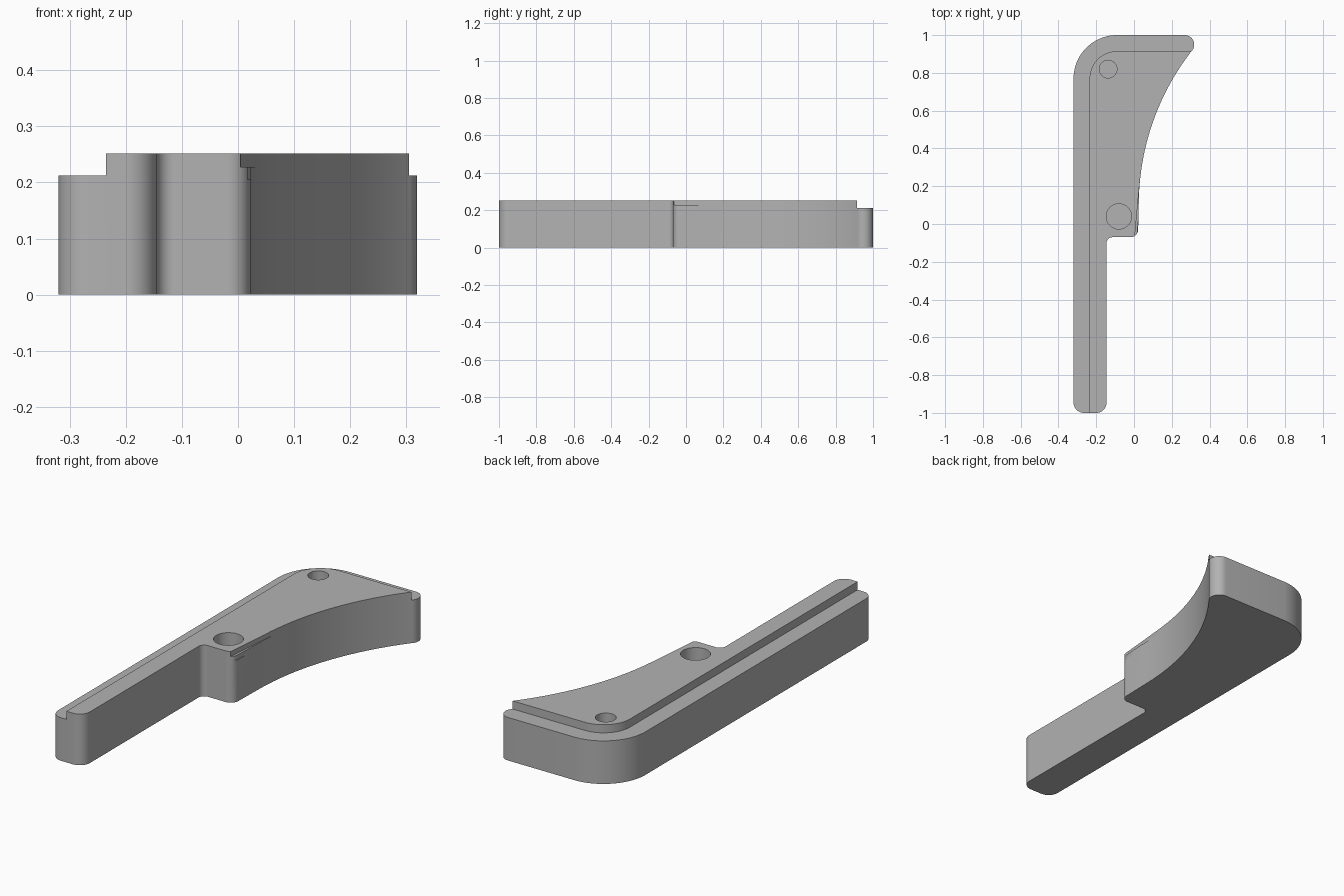
import bpy, bmesh
from math import cos, sin, radians, sqrt

cube = bpy.data.objects.get("Cube")
if cube:
    bpy.data.objects.remove(cube, do_unlink=True)

grey = bpy.data.materials.new("plain grey")
grey.use_nodes = True
colour = (0.45, 0.45, 0.45, 1)
grey.diffuse_color = colour
grey.node_tree.nodes["Principled BSDF"].inputs["Base Color"].default_value = colour


def arc(cx, cy, r, start, end, steps=12):
    angles = [radians(start + (end - start) * i / steps) for i in range(steps + 1)]
    return [(cx + r * cos(a), cy + r * sin(a)) for a in angles]


def prism(name, points, low, high):
    bm = bmesh.new()
    face = bm.faces.new([bm.verts.new((x, y, low)) for x, y in points])
    out = bmesh.ops.extrude_face_region(bm, geom=[face])
    top = [v for v in out["geom"] if isinstance(v, bmesh.types.BMVert)]
    bmesh.ops.translate(bm, verts=top, vec=(0, 0, high - low))
    bmesh.ops.recalc_face_normals(bm, faces=bm.faces)
    mesh = bpy.data.meshes.new(name)
    bm.to_mesh(mesh)
    bm.free()
    mesh.materials.append(grey)
    obj = bpy.data.objects.new(name, mesh)
    bpy.context.collection.objects.link(obj)
    return obj


def cut(points, low, name):
    cutter = prism(name, points, low, 0.4)
    cutter.hide_render = True
    cutter.hide_set(True)
    cutter.display_type = 'WIRE'
    mod = body.modifiers.new(name, 'BOOLEAN')
    mod.operation = 'DIFFERENCE'
    mod.solver = 'EXACT'
    mod.object = cutter
    cutters.append(cutter)


# Body outline, anticlockwise from the foot of the narrow leg
cutters = []
R = 1.33
outline = arc(-0.265, -0.945, 0.055, 180, 270)
outline += arc(-0.2, -0.945, 0.055, 270, 360)
outline += arc(-0.115, -0.1, 0.03, 180, 90)
outline += arc(-0.018, -0.03, 0.04, 270, 360)
# Long hollow edge
for i in range(13):
    y = 0.1 + 0.81 * i / 12
    outline.append((0.025 + R - sqrt(R * R - (y - 0.1) ** 2), y))
outline += arc(0.269, 0.95, 0.05, -38, 90)
outline += arc(-0.09, 0.77, 0.23, 90, 180, 20)
body = prism("bracket_body", outline, 0, 0.252)

# Lowered rim along the left and back
rim = [(-0.235, -1.2)] + arc(-0.09, 0.77, 0.145, 180, 90, 20)
rim += [(0.5, 0.915), (0.5, 1.2), (-0.5, 1.2), (-0.5, -1.2)]
cut(rim, 0.212, "rim_cutter")

# Blind screw holes
cut(arc(-0.08, 0.04, 0.067, 0, 348.75, 31), 0.08, "large_hole_cutter")
cut(arc(-0.137, 0.82, 0.047, 0, 348.75, 31), 0.08, "small_hole_cutter")

# Fine terraces on the upper edge of the hollow
for x, end, z in [(0.003, 0.22, 0.228), (0.014, 0.1, 0.205), (0.02, 0.06, 0.182)]:
    cut([(x, -0.08), (0.1, -0.08), (0.1, end), (0.03, end)], z, "terrace_cutter")

# Apply the cuts and drop the helpers
bpy.context.view_layer.update()
depsgraph = bpy.context.evaluated_depsgraph_get()
final = bpy.data.meshes.new_from_object(body.evaluated_get(depsgraph))
body.modifiers.clear()
body.data = final
for cutter in cutters:
    bpy.data.objects.remove(cutter, do_unlink=True)

# Smooth the rounded corners, keep the edges crisp
bpy.ops.object.select_all(action='DESELECT')
body.select_set(True)
bpy.context.view_layer.objects.active = body
bpy.ops.object.shade_smooth_by_angle(angle=radians(25))
